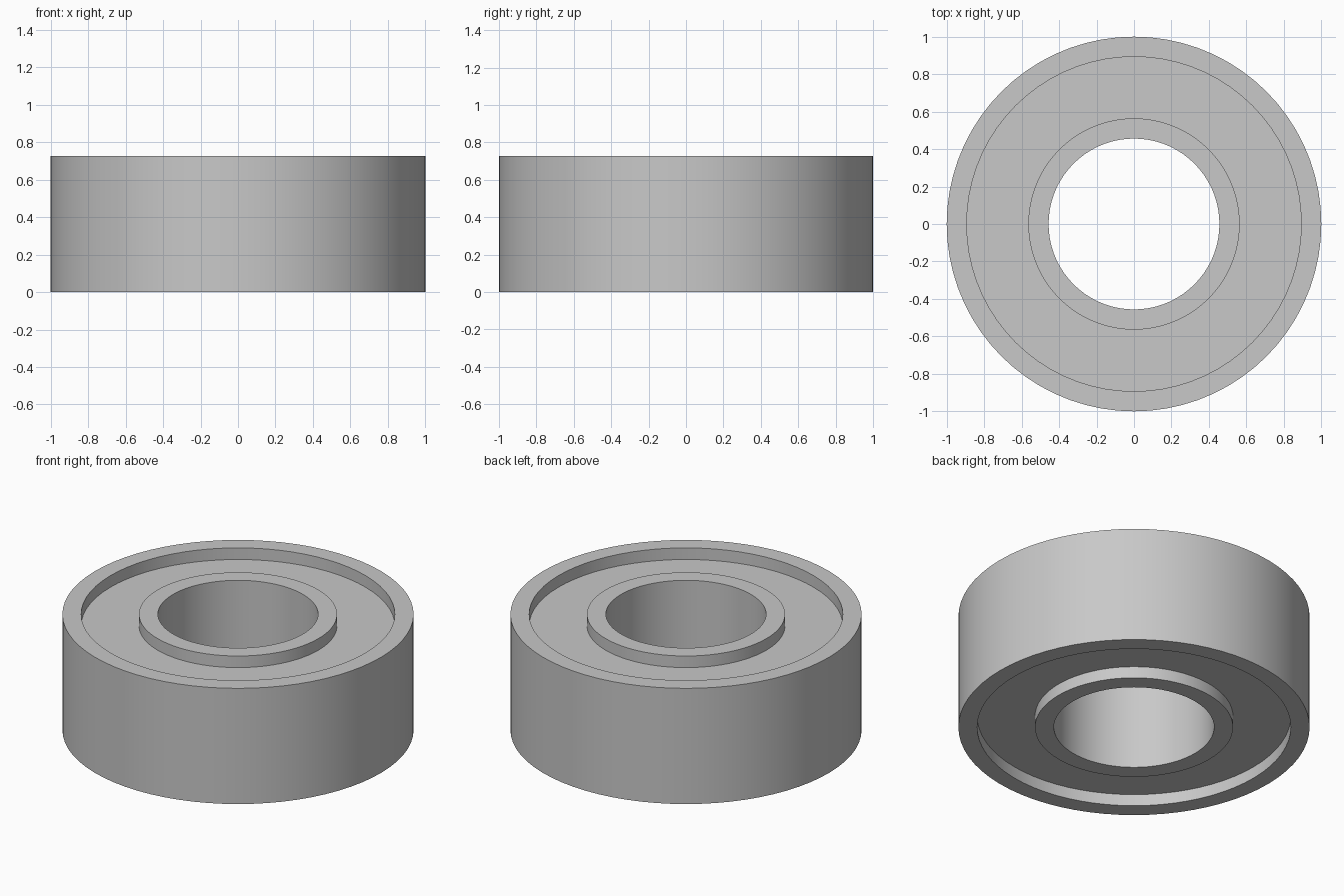
import bpy
import bmesh
from math import cos, sin, tau, radians

cube = bpy.data.objects.get("Cube")
if cube:
    bpy.data.objects.remove(cube, do_unlink=True)

SEGMENTS = 72
HEIGHT = 0.727
RECESS = 0.073
BORE, INNER_LIP, OUTER_LIP, RIM = 0.456, 0.564, 0.893, 1.0

# Single brushed grey metal
steel = bpy.data.materials.new("steel_grey")
steel.use_nodes = True
GREY = (0.58, 0.58, 0.58, 1)
steel.diffuse_color = GREY
steel.node_tree.nodes["Principled BSDF"].inputs["Base Color"].default_value = GREY


def ring(name, r_in, r_out, z_low, z_high):
    """Revolve a rectangular section around the z axis."""
    section = [(r_in, z_low), (r_out, z_low), (r_out, z_high), (r_in, z_high)]
    bm = bmesh.new()
    loops = []
    for i in range(SEGMENTS):
        a = tau * i / SEGMENTS
        loops.append([bm.verts.new((r * cos(a), r * sin(a), z)) for r, z in section])
    for i, here in enumerate(loops):
        there = loops[(i + 1) % SEGMENTS]
        for k in range(4):
            n = (k + 1) % 4
            bm.faces.new((here[k], there[k], there[n], here[n]))
    bmesh.ops.recalc_face_normals(bm, faces=bm.faces)
    mesh = bpy.data.meshes.new(name)
    bm.to_mesh(mesh)
    bm.free()
    mesh.materials.append(steel)
    obj = bpy.data.objects.new(name, mesh)
    bpy.context.collection.objects.link(obj)
    bpy.ops.object.select_all(action="DESELECT")
    obj.select_set(True)
    bpy.context.view_layer.objects.active = obj
    bpy.ops.object.shade_smooth_by_angle(angle=radians(30))
    return obj


# Outer race, inner race and the recessed shield between them
ring("outer_race", OUTER_LIP, RIM, 0, HEIGHT)
ring("inner_race", BORE, INNER_LIP, 0, HEIGHT)
ring("shield", INNER_LIP, OUTER_LIP, RECESS, HEIGHT - RECESS)
